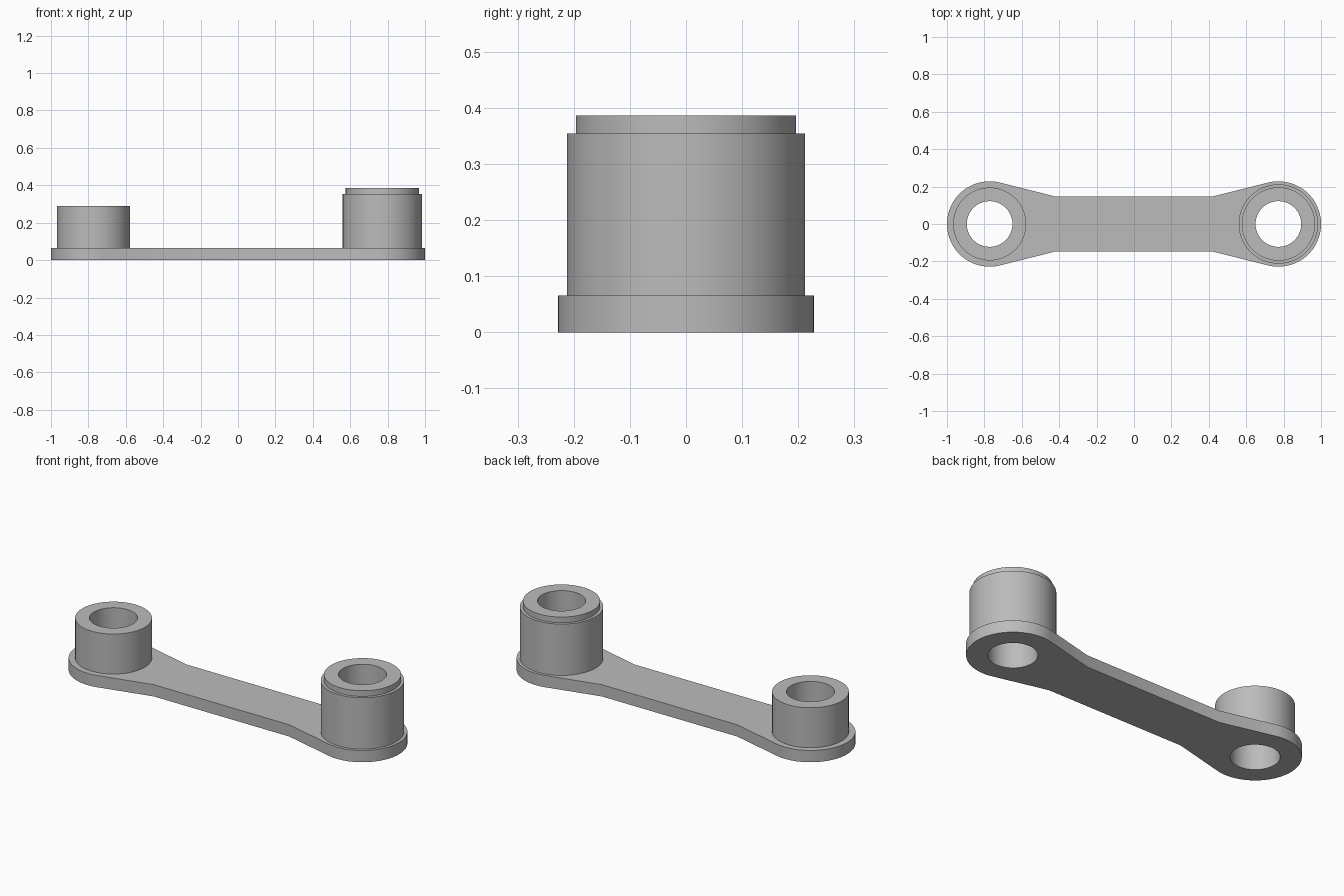
import bpy, bmesh
from math import pi, cos, sin, atan2, acos, hypot

cube = bpy.data.objects.get("Cube")
if cube:
    bpy.data.objects.remove(cube, do_unlink=True)

SEG = 96
END_X, END_R, HOLE_R = 0.772, 0.228, 0.122
WAIST_X, WAIST_Y, THICK = 0.42, 0.147, 0.066

grey = bpy.data.materials.new("plain grey")
grey.use_nodes = True
colour = (0.5, 0.5, 0.5, 1)
grey.diffuse_color = colour
grey.node_tree.nodes["Principled BSDF"].inputs["Base Color"].default_value = colour


def finish(bm, name):
    """Turn a bmesh into a smooth-shaded object with sharp edges kept."""
    bmesh.ops.recalc_face_normals(bm, faces=bm.faces)
    mesh = bpy.data.meshes.new(name)
    bm.to_mesh(mesh)
    bm.free()
    mesh.materials.append(grey)
    obj = bpy.data.objects.new(name, mesh)
    bpy.context.collection.objects.link(obj)
    bpy.ops.object.select_all(action='DESELECT')
    obj.select_set(True)
    bpy.context.view_layer.objects.active = obj
    bpy.ops.object.shade_smooth_by_angle(angle=pi / 9)
    return obj


def arc(cx, radius, start, end, count):
    return [(cx + radius * cos(start + (end - start) * i / count),
             radius * sin(start + (end - start) * i / count))
            for i in range(count + 1)]


def add_loop(bm, points):
    verts = [bm.verts.new((x, y, 0)) for x, y in points]
    return [bm.edges.new((a, b)) for a, b in zip(verts, verts[1:] + verts[:1])]


# Link plate: round ends joined to a straight waist by tangent lines, two holes
dx = END_X - WAIST_X
tangent = atan2(WAIST_Y, dx) + acos(END_R / hypot(dx, WAIST_Y))
turn = pi - tangent
outline = arc(END_X, END_R, -turn, turn, SEG)
outline += [(WAIST_X, WAIST_Y), (-WAIST_X, WAIST_Y)]
outline += arc(-END_X, END_R, tangent, 2 * pi - tangent, SEG)
outline += [(-WAIST_X, -WAIST_Y), (WAIST_X, -WAIST_Y)]

bm = bmesh.new()
edges = add_loop(bm, outline)
for side in (-1, 1):
    edges += add_loop(bm, arc(side * END_X, HOLE_R, 0, 2 * pi, SEG)[:-1])
bmesh.ops.triangle_fill(bm, edges=edges, use_beauty=True, normal=(0, 0, 1))
top = bmesh.ops.extrude_face_region(bm, geom=bm.faces[:])["geom"]
bmesh.ops.translate(bm, vec=(0, 0, THICK),
                    verts=[v for v in top if isinstance(v, bmesh.types.BMVert)])
finish(bm, "link_plate")


def boss(name, x, profile):
    """Hollow round boss, spun from an (r, z) profile standing on the plate."""
    bm = bmesh.new()
    verts = [bm.verts.new((r, 0, z)) for r, z in profile]
    edges = [bm.edges.new(pair) for pair in zip(verts, verts[1:])]
    bmesh.ops.spin(bm, geom=verts + edges, cent=(0, 0, 0), axis=(0, 0, 1),
                   angle=2 * pi, steps=SEG, use_merge=True)
    bmesh.ops.remove_doubles(bm, verts=bm.verts, dist=1e-5)
    finish(bm, name).location.x = x


# Short plain boss and tall boss with a stepped rim
boss("short_boss", -END_X,
     [(0.195, THICK), (0.195, 0.29), (HOLE_R, 0.29), (HOLE_R, THICK)])
boss("tall_stepped_boss", END_X,
     [(0.212, THICK), (0.212, 0.354), (0.196, 0.354), (0.196, 0.386),
      (HOLE_R, 0.386), (HOLE_R, THICK)])
